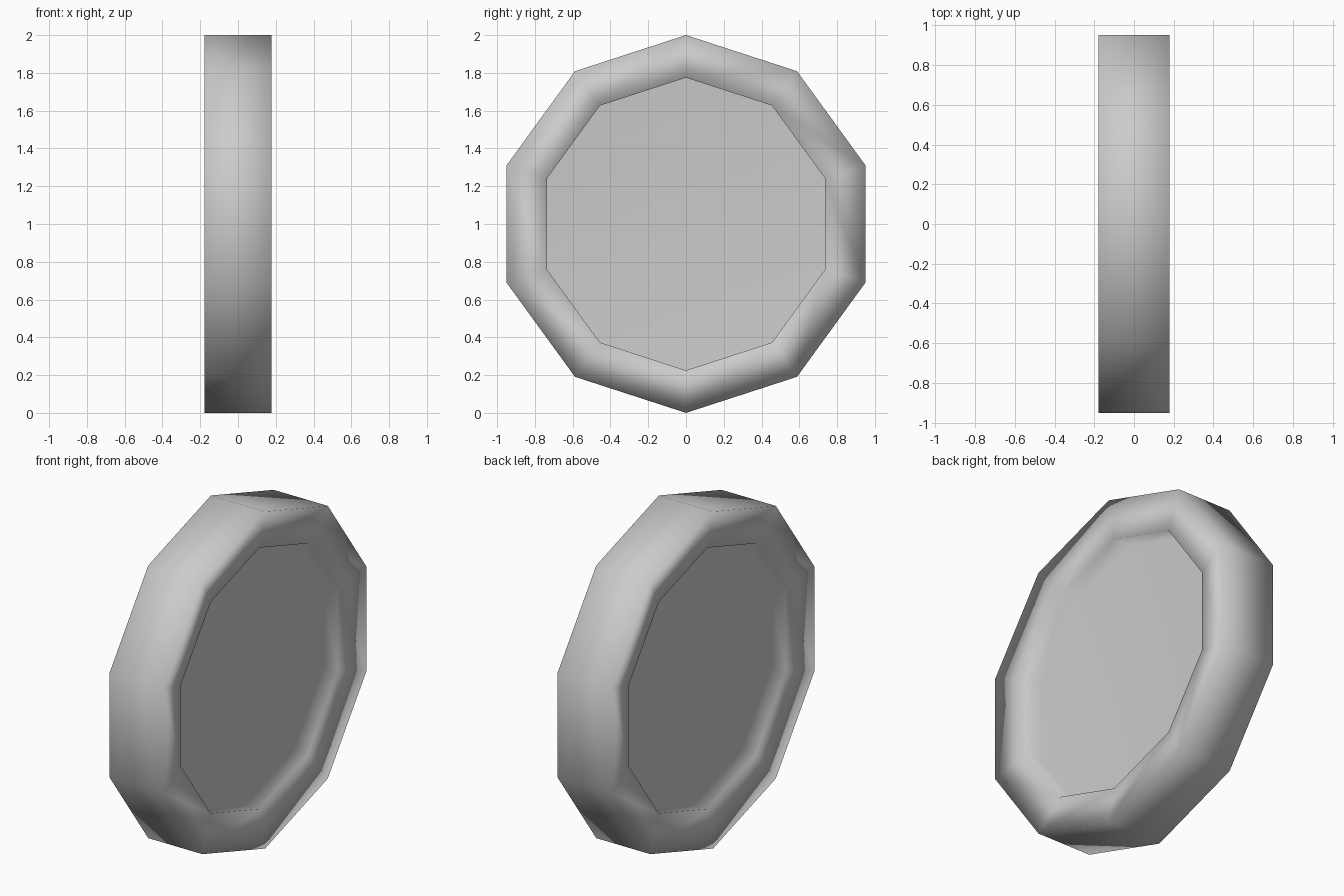
import bpy
import bmesh
from math import sin, cos, pi

cube = bpy.data.objects.get("Cube")
if cube:
    bpy.data.objects.remove(cube, do_unlink=True)

SIDES = 10
# Half profile as (x, radius): recess floor edge, inner lip, outer rim
HALF = [(0.03, 0.775), (0.14, 0.775), (0.178, 1.0)]
PROFILE = HALF + [(-x, r) for x, r in reversed(HALF)]

# Single plain material
grey = bpy.data.materials.new("mid_grey")
grey.use_nodes = True
colour = (0.6, 0.6, 0.6, 1)
grey.diffuse_color = colour
grey.node_tree.nodes["Principled BSDF"].inputs["Base Color"].default_value = colour

bm = bmesh.new()


def ring(x, radius):
    """Ten-sided loop around the x axis with a corner at the top."""
    angles = [2 * pi * i / SIDES for i in range(SIDES)]
    return [bm.verts.new((x, radius * sin(a), 1 + radius * cos(a))) for a in angles]


rings = [ring(x, r) for x, r in PROFILE]

# Recess walls, sloped rims and tread
for a, b in zip(rings, rings[1:]):
    for i in range(SIDES):
        j = (i + 1) % SIDES
        bm.faces.new((a[i], a[j], b[j], b[i]))

# Recessed floors on both sides
for loop in (rings[0], rings[-1]):
    bm.faces.new(loop)

bmesh.ops.recalc_face_normals(bm, faces=bm.faces)
for face in bm.faces:
    face.smooth = True

mesh = bpy.data.meshes.new("wheel_disc")
bm.to_mesh(mesh)
bm.free()
mesh.materials.append(grey)
wheel = bpy.data.objects.new("wheel_disc", mesh)
bpy.context.collection.objects.link(wheel)

# Large faces dominate the smooth shading, so the floors stay flat
weighted = wheel.modifiers.new("weighted_normals", 'WEIGHTED_NORMAL')
weighted.mode = 'FACE_AREA'
